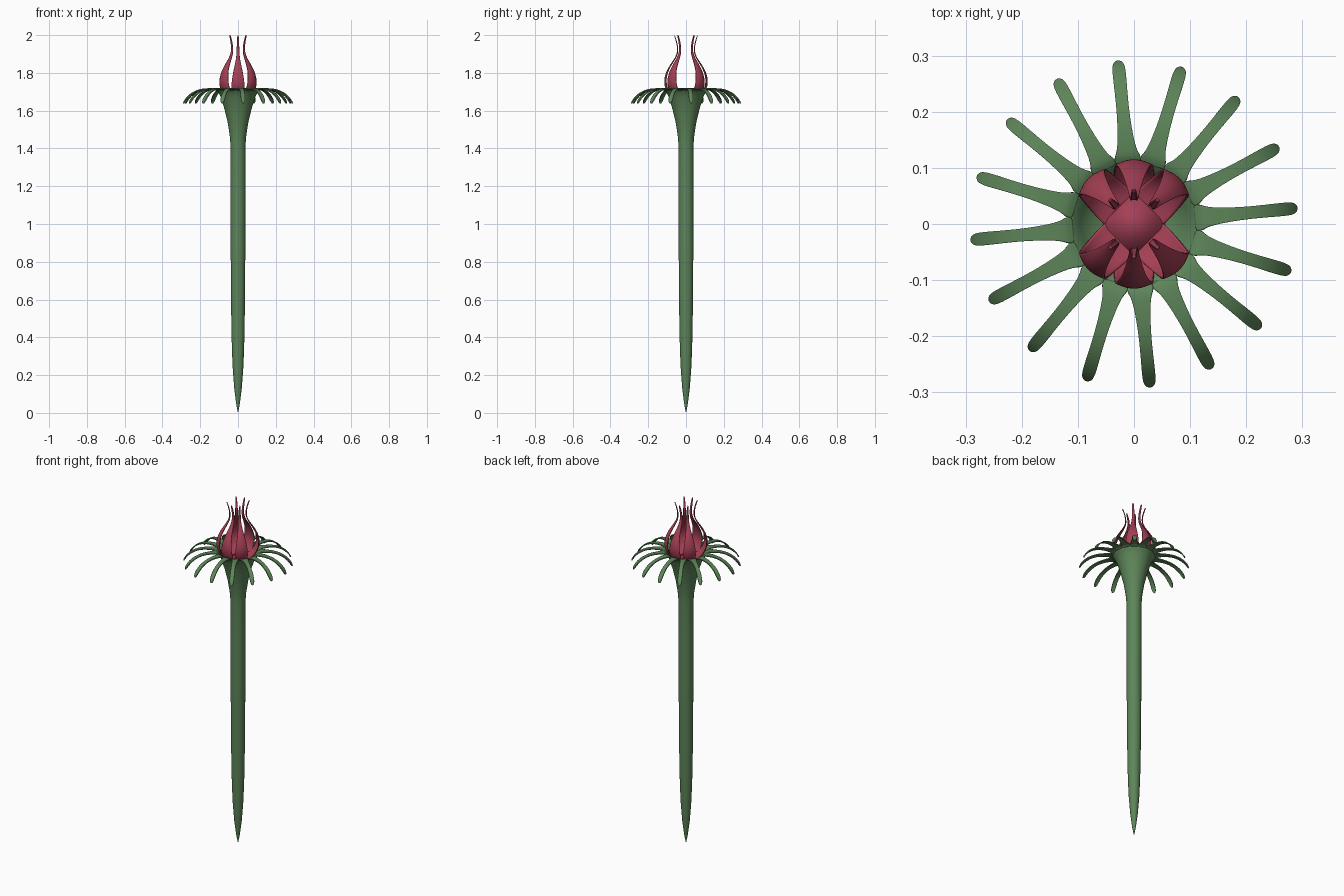
import bpy
import math
from mathutils import Matrix, Vector

if "Cube" in bpy.data.objects:
    bpy.data.objects.remove(bpy.data.objects["Cube"], do_unlink=True)


def material(name, rgb):
    mat = bpy.data.materials.new(name)
    mat.use_nodes = True
    mat.diffuse_color = (*rgb, 1)
    mat.node_tree.nodes["Principled BSDF"].inputs["Base Color"].default_value = (*rgb, 1)
    return mat


green = material("leaf green", (0.11, 0.235, 0.10))
red = material("petal crimson", (0.37, 0.05, 0.09))


def add_object(name, verts, faces, mat, thickness=0, levels=0):
    mesh = bpy.data.meshes.new(name)
    mesh.from_pydata(verts, [], faces)
    mesh.materials.append(mat)
    mesh.shade_smooth()
    obj = bpy.data.objects.new(name, mesh)
    bpy.context.collection.objects.link(obj)
    if levels:
        sub = obj.modifiers.new("smooth", "SUBSURF")
        sub.levels = sub.render_levels = levels
    if thickness:
        solid = obj.modifiers.new("thickness", "SOLIDIFY")
        solid.thickness = thickness
        solid.offset = 0
    return obj


def grid_faces(rows, cols, wrap=False):
    span = cols if wrap else cols - 1
    return [(i * cols + j, i * cols + (j + 1) % cols,
             (i + 1) * cols + (j + 1) % cols, (i + 1) * cols + j)
            for i in range(rows - 1) for j in range(span)]


def lathe(name, profile, sides, mat):
    verts = [(r * math.cos(math.tau * j / sides), r * math.sin(math.tau * j / sides), z)
             for r, z in profile for j in range(sides)]
    return add_object(name, verts, grid_faces(len(profile), sides, True), mat)


def blade(name, sections, angle, curl, mat, thickness, drop=0):
    """Strip running outward; each section is (radius, height, half width)."""
    turn = Matrix.Rotation(math.radians(angle), 3, "Z")
    steps = (-1, -0.5, 0, 0.5, 1)
    verts = [turn @ Vector((r - curl * w * u * u, w * u, z - drop))
             for r, z, w in sections for u in steps]
    return add_object(name, verts, grid_faces(len(sections), len(steps)), mat, thickness, 2)


# Stem flaring into a hollow cup
lathe("stem_and_cup", [
    (0.0005, 0), (0.01, 0.05), (0.02, 0.13), (0.029, 0.25), (0.034, 0.4),
    (0.037, 0.6), (0.039, 0.9), (0.04, 1.2), (0.04, 1.42), (0.044, 1.47),
    (0.055, 1.54), (0.072, 1.61), (0.091, 1.67), (0.105, 1.7), (0.118, 1.714),
    (0.108, 1.709), (0.095, 1.69), (0.075, 1.665), (0.04, 1.655), (0.0005, 1.655),
], 48, green)

# Ring of drooping sepals
sepal = [(0.11, 1.708, 0.023), (0.119, 1.713, 0.0235), (0.126, 1.715, 0.02),
         (0.137, 1.716, 0.0165), (0.16, 1.716, 0.0135), (0.19, 1.714, 0.0115),
         (0.22, 1.706, 0.011), (0.25, 1.69, 0.0115), (0.272, 1.669, 0.012),
         (0.283, 1.653, 0.0105), (0.288, 1.643, 0.007), (0.29, 1.638, 0.002)]
for i in range(16):
    blade(f"sepal_{i + 1}", sepal, 5.6 + 22.5 * i, 0, green, 0.006)

# Six petals, leaving the two sides open
petal = [(0.038, 1.668, 0.039), (0.07, 1.675, 0.038), (0.098, 1.698, 0.035),
         (0.114, 1.735, 0.034), (0.115, 1.77, 0.031), (0.104, 1.81, 0.024),
         (0.083, 1.845, 0.016), (0.061, 1.875, 0.01), (0.046, 1.905, 0.007),
         (0.044, 1.935, 0.006), (0.051, 1.97, 0.005), (0.061, 2.0, 0.003)]
for i, angle in enumerate((45, 90, 135, 225, 270, 315)):
    blade(f"petal_{i + 1}", petal, angle, 0.3, red, 0.004, 0.003 if angle % 90 == 0 else 0)

# Floor between the petals
corners = [(0.057, 0), (0, 0.057), (-0.057, 0), (0, -0.057)]
add_object("flower_floor", [(x, y, 1.67) for x, y in corners], [(0, 1, 2, 3)], red, 0.004)
